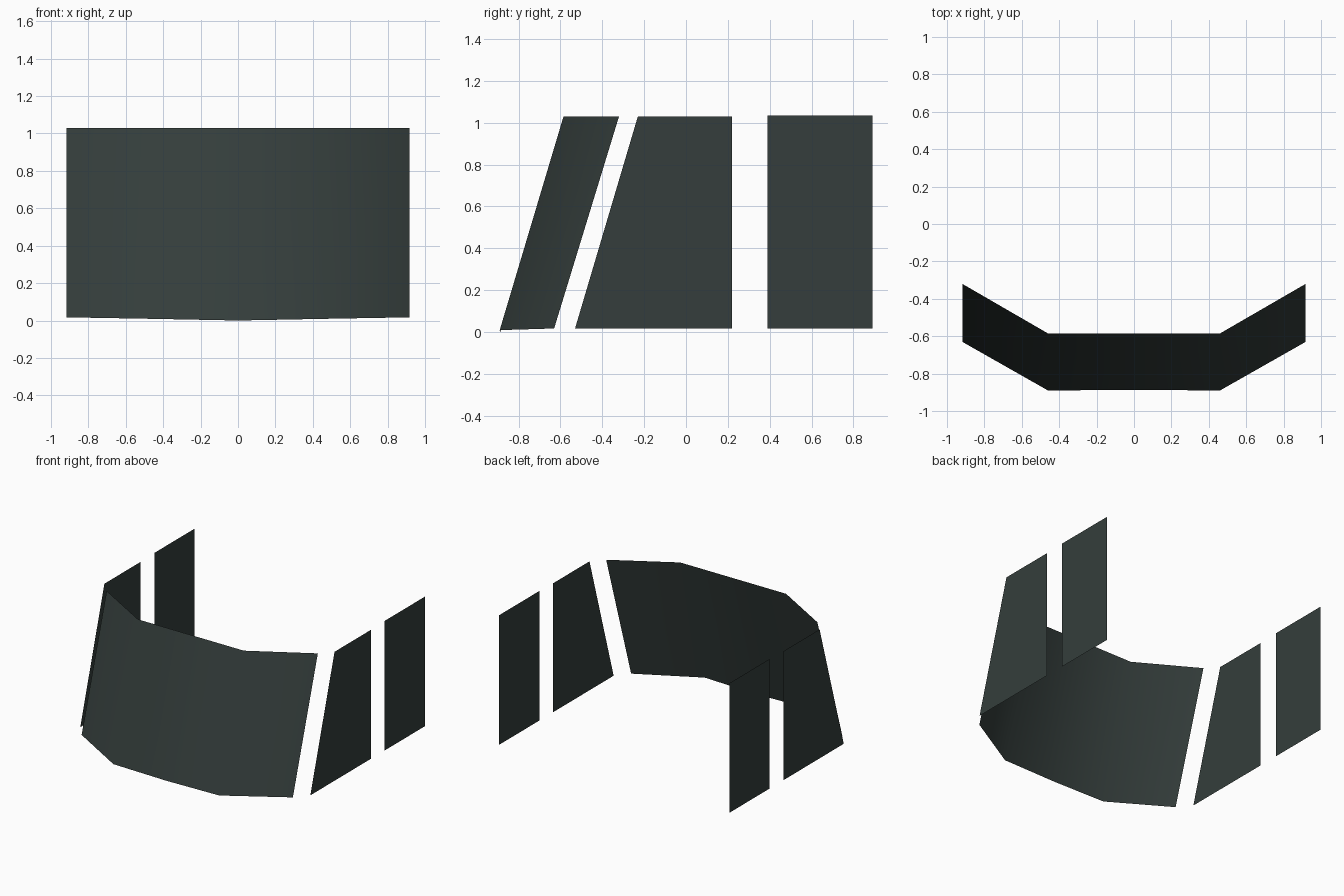
import bpy

if "Cube" in bpy.data.objects:
    bpy.data.objects.remove(bpy.data.objects["Cube"])

# Dark tinted glass
glass = bpy.data.materials.new("tinted_glass")
glass.diffuse_color = (0.035, 0.048, 0.045, 1)
glass.use_nodes = True
glass.node_tree.nodes["Principled BSDF"].inputs["Base Color"].default_value = glass.diffuse_color


def pane(name, verts, faces, smooth=False):
    """Thin sheet on the +x side, mirrored to -x."""
    mesh = bpy.data.meshes.new(name)
    mesh.from_pydata(verts, [], faces)
    mesh.materials.append(glass)
    for p in mesh.polygons:
        p.use_smooth = smooth
    obj = bpy.data.objects.new(name, mesh)
    bpy.context.collection.objects.link(obj)
    mirror = obj.modifiers.new("mirror", 'MIRROR')
    mirror.use_axis[0] = True
    mirror.use_mirror_merge = True
    return obj


def side_window(name, outline):
    """Flat upright window from a (y, z) outline."""
    return pane(name, [(1.0, y, z) for y, z in outline], [(0, 1, 2, 3)])


# Wrap-around raked windscreen: bottom edge, then top edge, centre outwards
bottom = [(0, -0.887, 0.0), (0.46, -0.89, 0.009), (0.918, -0.63, 0.017)]
top = [(0, -0.585, 1.03), (0.46, -0.585, 1.03), (0.918, -0.32, 1.03)]
pane("windscreen", bottom + top, [(0, 1, 4, 3), (1, 2, 5, 4)], smooth=True)

# Front side windows with slanted leading edge, and rear side windows
side_window("front_side_window", [(-0.53, 0.017), (0.22, 0.017), (0.22, 1.03), (-0.23, 1.03)])
side_window("rear_side_window", [(0.39, 0.017), (0.89, 0.017), (0.89, 1.035), (0.39, 1.035)])
